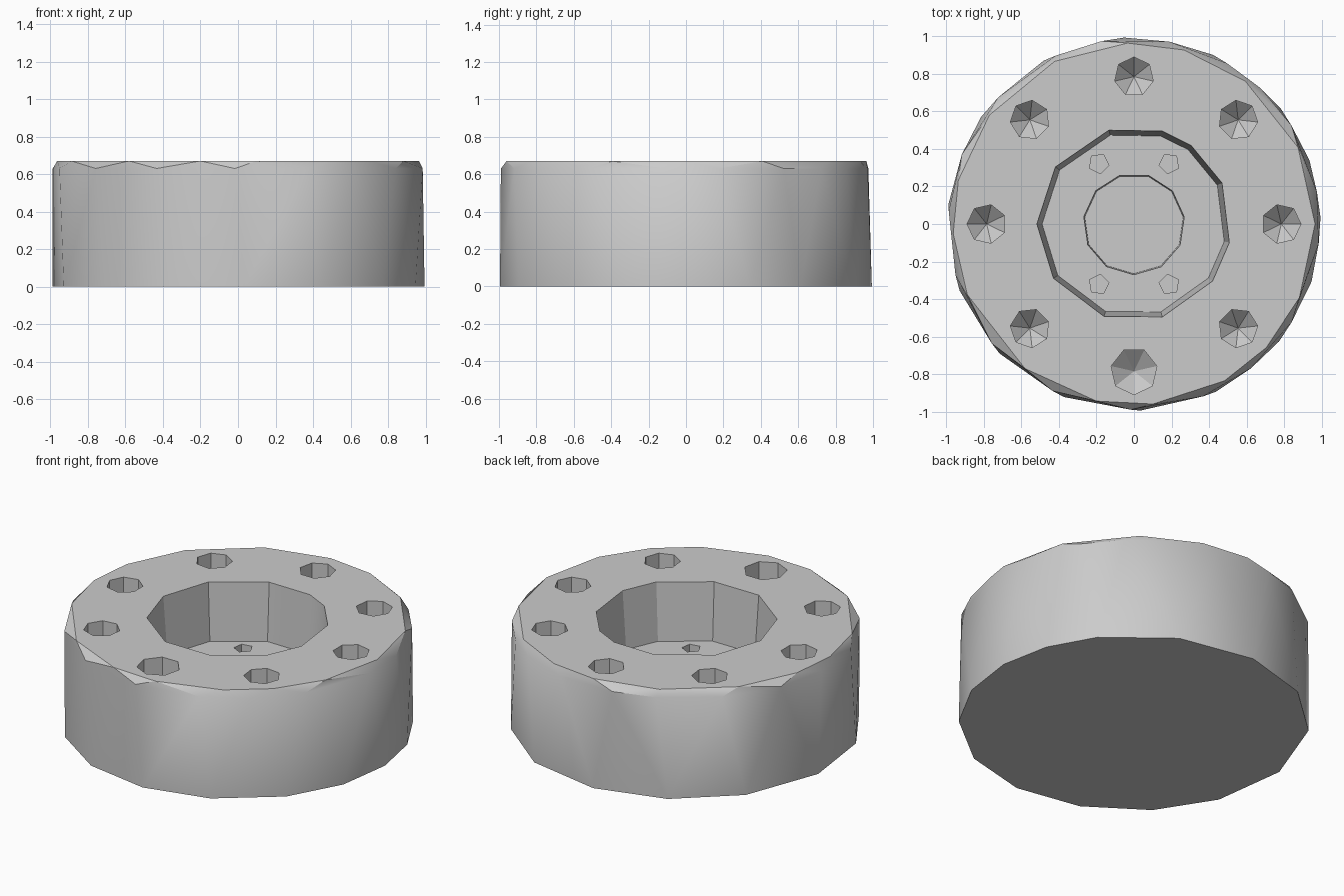
import bpy, bmesh
from math import cos, sin, radians, atan2, degrees

if "Cube" in bpy.data.objects:
    bpy.data.objects.remove(bpy.data.objects["Cube"], do_unlink=True)

grey = bpy.data.materials.new("plain grey")
grey.use_nodes = True
colour = (0.6, 0.6, 0.6, 1)
grey.diffuse_color = colour
grey.node_tree.nodes["Principled BSDF"].inputs["Base Color"].default_value = colour


def regular(sides, start=0):
    return [start + 360 * i / sides for i in range(sides)]


def hull(name, rings, centre=(0, 0)):
    """Convex solid through rings given as (angles, radius, z)."""
    bm = bmesh.new()
    for angles, r, z in rings:
        for a in angles:
            t = radians(a)
            bm.verts.new((centre[0] + r * cos(t), centre[1] + r * sin(t), z))
    bmesh.ops.convex_hull(bm, input=bm.verts)
    bmesh.ops.dissolve_limit(bm, angle_limit=0.005, verts=bm.verts, edges=bm.edges)
    bmesh.ops.recalc_face_normals(bm, faces=bm.faces)
    mesh = bpy.data.meshes.new(name)
    bm.to_mesh(mesh)
    bm.free()
    mesh.materials.append(grey)
    ob = bpy.data.objects.new(name, mesh)
    bpy.context.collection.objects.link(ob)
    return ob


# Faceted drum with an uneven chamfer around the top
base = [2, 20, 38, 65, 93, 119, 145, 174, 201, 224, 248, 272, 296, 321, 342]
shoulder = [10, 32, 47, 60, 79, 100, 115, 137, 158, 176, 196, 220, 244, 269, 292, 309, 328, 354]
rim = [0, 25, 52, 74, 92, 116, 143, 166, 183, 203, 233, 258, 276, 300, 317, 336]
body = hull("wheel_body", [(base, 0.995, 0), (shoulder, 0.99, 0.63), (rim, 0.965, 0.67)])

cutters = []
# Wide recess and the hub well in its floor
mouth = [25, 54, 73, 105, 144, 180, 214, 252, 287, 324, 349]
cutters.append(hull("recess_cutter", [(mouth, 0.49, 0.31), (mouth, 0.495, 0.43), (mouth, 0.52, 0.7)]))
well = regular(11, 8)
cutters.append(hull("hub_well_cutter", [(well, 0.265, 0.2), (well, 0.275, 0.4)]))

# Ring of bolt holes with pointed bottoms, the front one larger
for i in range(8):
    a = i * 45
    size = 0.125 if a == 270 else 0.105
    centre = (0.785 * cos(radians(a)), 0.785 * sin(radians(a)))
    sides = regular(7, a)
    cutters.append(hull("bolt_hole_cutter", [([0], 0, 0.38), (sides, size, 0.48), (sides, size, 0.8)], centre))

# Four small pin holes in the recess floor
for sx in (-1, 1):
    for sy in (-1, 1):
        sides = regular(5, degrees(atan2(sy, sx)))
        cutters.append(hull("pin_hole_cutter", [(sides, 0.055, 0.2), (sides, 0.055, 0.4)], (0.188 * sx, 0.322 * sy)))

# Cut every opening
for cutter in cutters:
    cutter.hide_render = True
    mod = body.modifiers.new(cutter.name, "BOOLEAN")
    mod.operation = "DIFFERENCE"
    mod.solver = "EXACT"
    mod.object = cutter
    bpy.context.view_layer.objects.active = body
    bpy.ops.object.select_all(action="DESELECT")
    body.select_set(True)
    bpy.ops.object.modifier_apply(modifier=mod.name)
    bpy.data.objects.remove(cutter, do_unlink=True)

# Soft shading on the drum wall, crisp edges elsewhere
bpy.ops.object.shade_smooth_by_angle(angle=radians(30))
